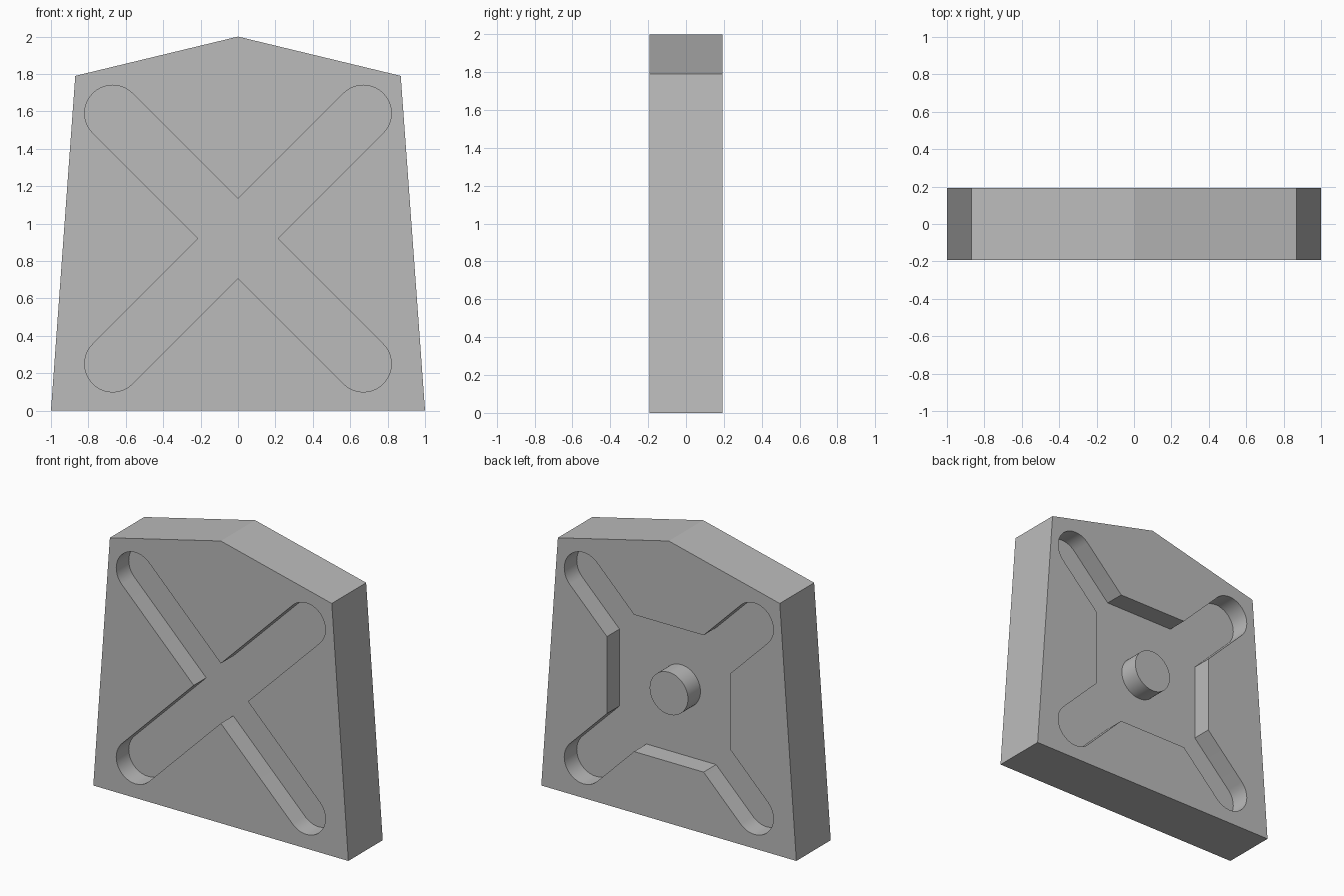
import bpy, bmesh
from math import sin, cos, pi, sqrt

cube = bpy.data.objects.get("Cube")
if cube:
    bpy.data.objects.remove(cube, do_unlink=True)

HALF = 0.1925      # half thickness of the block
DEPTH = 0.14       # depth of each pocket
CENTRE = 0.92      # height of the cross centre
REACH = 0.67       # slot end offset in x and z
RADIUS = 0.15      # slot half width
SQUARE = 0.485     # half width of the rear square recess

grey = bpy.data.materials.new("plain grey")
grey.use_nodes = True
grey.diffuse_color = (0.5, 0.5, 0.5, 1)
grey.node_tree.nodes["Principled BSDF"].inputs["Base Color"].default_value = (0.5, 0.5, 0.5, 1)


def prism(name, outline, y0, y1):
    """Extrude an x-z outline from y0 to y1."""
    bm = bmesh.new()
    face = bm.faces.new([bm.verts.new((x, y0, z)) for x, z in outline])
    ext = bmesh.ops.extrude_face_region(bm, geom=[face])
    moved = [v for v in ext["geom"] if isinstance(v, bmesh.types.BMVert)]
    bmesh.ops.translate(bm, verts=moved, vec=(0, y1 - y0, 0))
    bmesh.ops.recalc_face_normals(bm, faces=bm.faces)
    mesh = bpy.data.meshes.new(name)
    bm.to_mesh(mesh)
    bm.free()
    mesh.materials.append(grey)
    obj = bpy.data.objects.new(name, mesh)
    bpy.context.collection.objects.link(obj)
    return obj


def cross_outline(notch, steps=20):
    """Four round-ended arms; notch lists (along, across) points between arms."""
    pts = []
    for k in range(4):
        a = pi / 4 + k * pi / 2
        cx, cz = REACH * sqrt(2) * cos(a), REACH * sqrt(2) * sin(a)
        for i in range(steps + 1):
            t = a - pi / 2 + pi * i / steps
            pts.append((cx + RADIUS * cos(t), cz + RADIUS * sin(t)))
        b = a + pi / 4
        for along, across in notch:
            pts.append((along * cos(b) - across * sin(b),
                        along * sin(b) + across * cos(b)))
    return [(x, z + CENTRE) for x, z in pts]


def activate(obj):
    bpy.ops.object.select_all(action='DESELECT')
    obj.select_set(True)
    bpy.context.view_layer.objects.active = obj


def cut(obj, cutter):
    cutter.hide_render = True
    mod = obj.modifiers.new("pocket", 'BOOLEAN')
    mod.operation = 'DIFFERENCE'
    mod.solver = 'EXACT'
    mod.object = cutter
    activate(obj)
    bpy.ops.object.modifier_apply(modifier=mod.name)
    bpy.data.objects.remove(cutter, do_unlink=True)


# Tapered block with a peaked top
block = prism("block", [(-1, 0), (1, 0), (0.87, 1.79), (0, 2), (-0.87, 1.79)], -HALF, HALF)

# Front cross pocket
corner = RADIUS * sqrt(2)
cut(block, prism("front_cutter", cross_outline([(corner, 0)]), -HALF - 0.1, -HALF + DEPTH))

# Rear cross pocket, widened by a square
side = SQUARE - corner
cut(block, prism("rear_cutter", cross_outline([(SQUARE, -side), (SQUARE, side)]),
                 HALF - DEPTH, HALF + 0.1))

# Round boss in the rear pocket, flush with the rear face
ring = [(RADIUS * cos(2 * pi * i / 48), CENTRE + RADIUS * sin(2 * pi * i / 48)) for i in range(48)]
boss = prism("rear_boss", ring, HALF - DEPTH - 0.02, HALF)

for obj in (block, boss):
    activate(obj)
    bpy.ops.object.shade_smooth_by_angle(angle=pi / 9)
